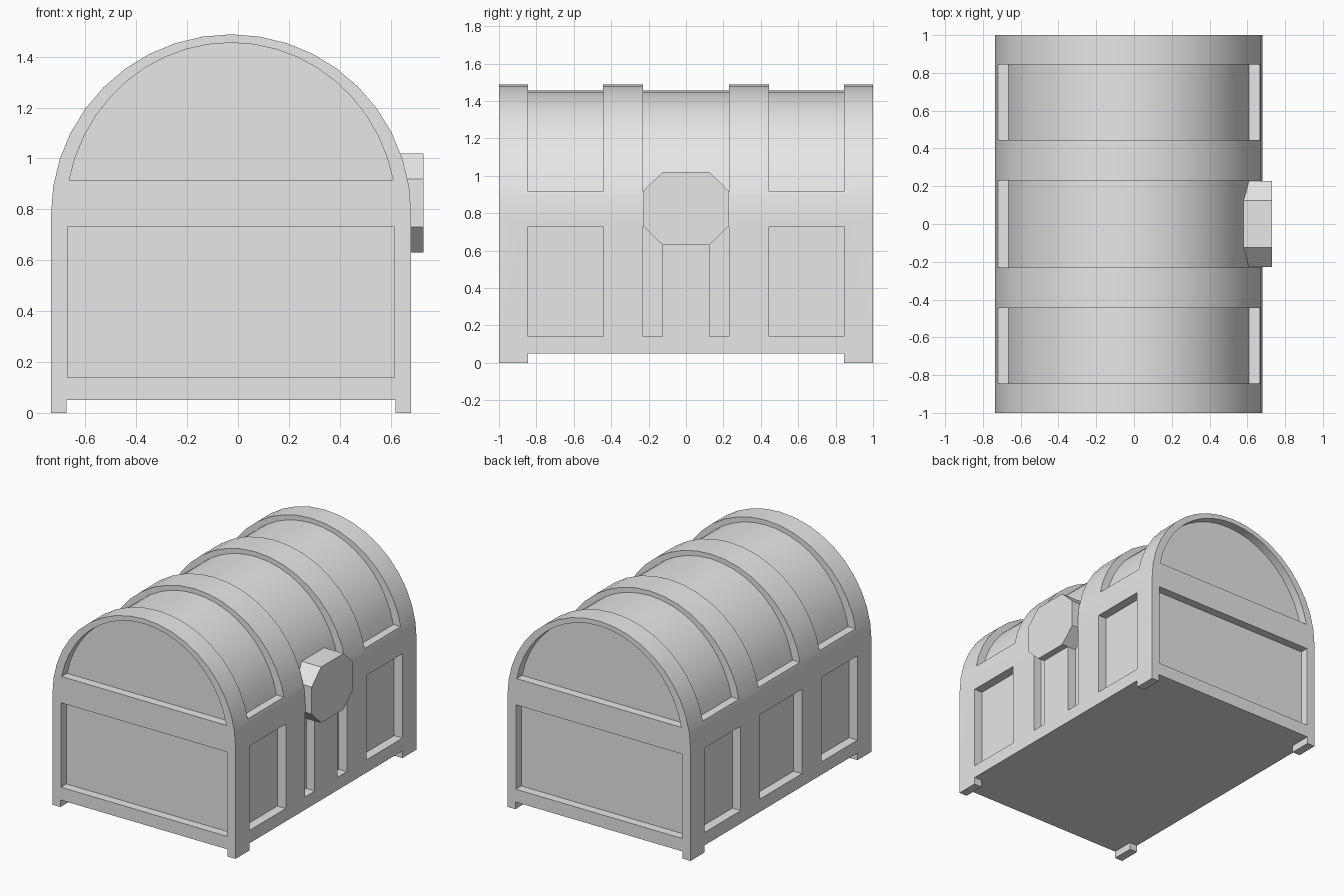
import bpy, bmesh, math
from mathutils import Vector

cube = bpy.data.objects.get("Cube")
if cube:
    bpy.data.objects.remove(cube, do_unlink=True)

CX = -0.027            # chest centre in x (the latch sticks out on +x)
HALF, SPRING = 0.708, 0.78
RX, RZ = 0.65, 0.675   # recessed lid surface
SILL = 0.915
SEGS = 20
BAYS = [(-0.845, -0.445), (-0.23, 0.23), (0.445, 0.845)]

grey = bpy.data.materials.new("Light grey")
grey.use_nodes = True
grey.diffuse_color = (0.8, 0.8, 0.8, 1)
grey.node_tree.nodes["Principled BSDF"].inputs["Base Color"].default_value = (0.8, 0.8, 0.8, 1)


def prism(bm, outline, axis, a, b):
    """Extrude a 2D outline along x ('X': points are y,z) or y ('Y': points are x,z)."""
    place = (lambda p, t: (t, p[0], p[1])) if axis == 'X' else (lambda p, t: (p[0], t, p[1]))
    lo = [bm.verts.new(place(p, a)) for p in outline]
    hi = [bm.verts.new(place(p, b)) for p in outline]
    n = len(outline)
    faces = [bm.faces.new(lo), bm.faces.new(hi[::-1])]
    for i in range(n):
        j = (i + 1) % n
        faces.append(bm.faces.new((lo[j], lo[i], hi[i], hi[j])))
    bmesh.ops.recalc_face_normals(bm, faces=faces)


def box(bm, x, y, z):
    prism(bm, [(x[0], z[0]), (x[1], z[0]), (x[1], z[1]), (x[0], z[1])], 'Y', *y)


def arch(rx, rz, foot=0.0):
    """Points of an arch from right to left, cut off level at angle foot."""
    pts = [foot + (math.pi - 2 * foot) * i / SEGS for i in range(SEGS + 1)]
    return [(CX + rx * math.cos(t), SPRING + rz * math.sin(t)) for t in pts]


def finish(bm, name):
    me = bpy.data.meshes.new(name)
    bm.to_mesh(me)
    bm.free()
    ob = bpy.data.objects.new(name, me)
    bpy.context.collection.objects.link(ob)
    me.materials.append(grey)
    return ob


def select(ob):
    bpy.ops.object.select_all(action='DESELECT')
    ob.select_set(True)
    bpy.context.view_layer.objects.active = ob


def carve(ob, bm, name):
    cutter = finish(bm, name)
    cutter.hide_render = True
    select(ob)
    mod = ob.modifiers.new(name, 'BOOLEAN')
    mod.operation, mod.solver, mod.object = 'DIFFERENCE', 'EXACT', cutter
    bpy.ops.object.modifier_apply(modifier=mod.name)
    bpy.data.objects.remove(cutter, do_unlink=True)


# Chest body with a barrel lid
bm = bmesh.new()
prism(bm, [(CX - HALF, 0), (CX + HALF, 0)] + arch(HALF, HALF), 'Y', -1, 1)
chest = finish(bm, "chest_body")

# Underside, leaving four corner feet
for x, y in (((CX - 0.647, CX + 0.647), (-1.2, 1.2)), ((-1, 1), (-0.845, 0.845))):
    bm = bmesh.new()
    box(bm, x, y, (-0.1, 0.05))
    carve(chest, bm, "underside_cutter")

# Recesses between the lid hoops
foot = math.asin((SILL - SPRING) / RZ)
inner = arch(RX, RZ, foot)
bm = bmesh.new()
outer = [(CX - 1, SILL), (CX - 1, 1.8), (CX + 1, 1.8), (CX + 1, SILL)]
for y0, y1 in BAYS:
    prism(bm, inner + outer, 'Y', y0, y1)
carve(chest, bm, "lid_cutter")

# Recessed panels on the ends and sides
bm = bmesh.new()
for y in ((-1.2, -0.94), (0.94, 1.2)):
    prism(bm, inner, 'Y', *y)
    box(bm, (CX - 0.643, CX + 0.643), y, (0.14, 0.73))
for y in BAYS:
    box(bm, (-1, CX - 0.643), y, (0.14, 0.73))
for y in (BAYS[0], (-0.23, -0.125), (0.125, 0.23), BAYS[2]):
    box(bm, (CX + 0.643, 1), y, (0.14, 0.73))
carve(chest, bm, "panel_cutter")

# Octagonal latch on the side
bm = bmesh.new()
prism(bm, [(-0.125, 0.63), (0.125, 0.63), (0.228, 0.73), (0.228, 0.92),
           (0.125, 1.02), (-0.125, 1.02), (-0.228, 0.92), (-0.228, 0.73)], 'X', 0.55, 0.73)
latch = finish(bm, "latch")

select(chest)
bpy.ops.object.shade_smooth_by_angle(angle=math.radians(30))
